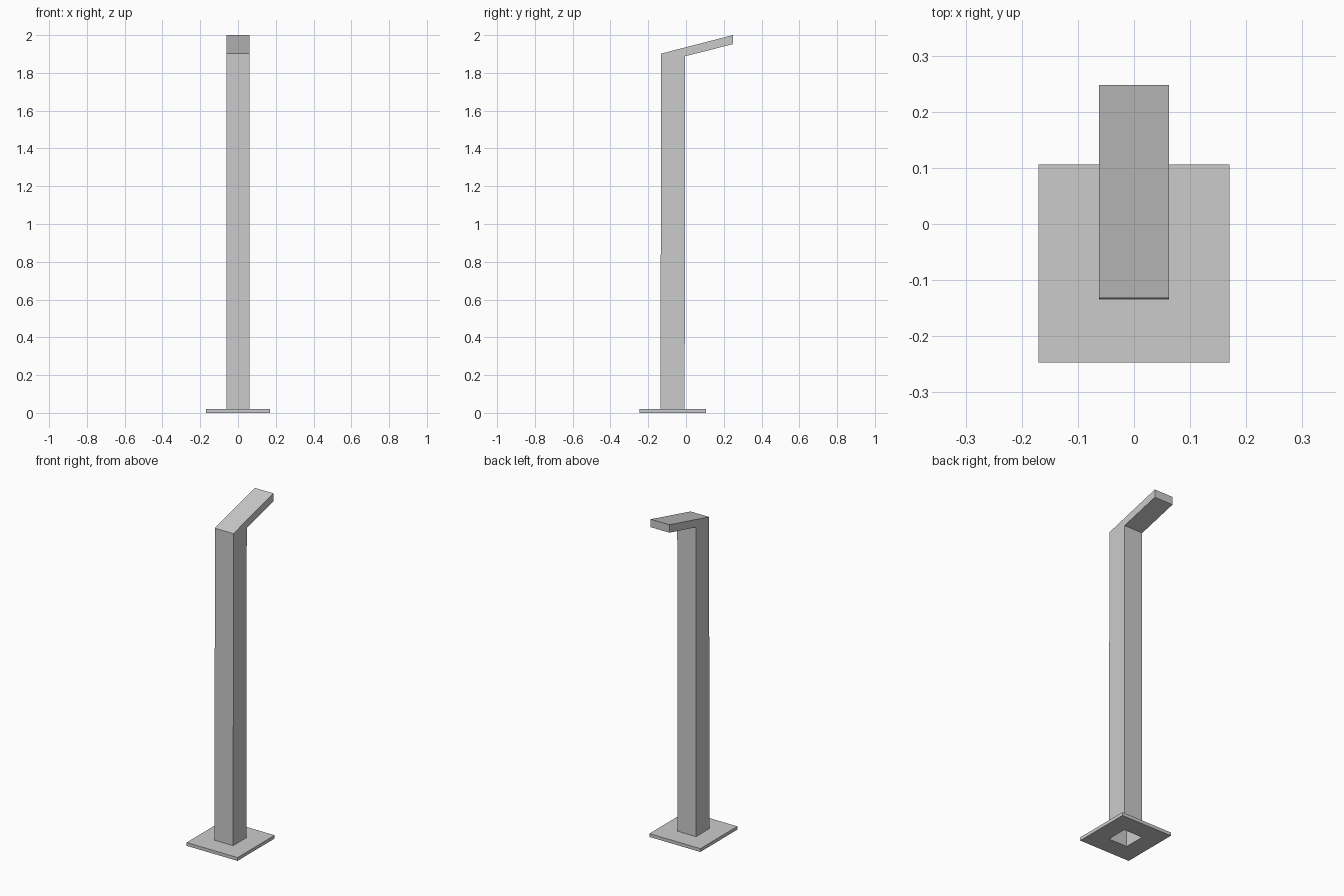
import bpy, bmesh

if "Cube" in bpy.data.objects:
    bpy.data.objects.remove(bpy.data.objects["Cube"])

HALF_W = 0.062                      # half width of post and arm
POST_Y0, POST_Y1 = -0.135, -0.007   # post footprint in y


def finish(name, bm):
    bmesh.ops.recalc_face_normals(bm, faces=bm.faces)
    mesh = bpy.data.meshes.new(name)
    bm.to_mesh(mesh)
    bm.free()
    obj = bpy.data.objects.new(name, mesh)
    bpy.context.collection.objects.link(obj)
    return obj


def rect(bm, x, y0, y1, z):
    return [bm.verts.new(p) for p in
            ((-x, y0, z), (x, y0, z), (x, y1, z), (-x, y1, z))]


def bridge(bm, a, b):
    n = len(a)
    for i in range(n):
        j = (i + 1) % n
        bm.faces.new((a[i], a[j], b[j], b[i]))


# Base plate: flat frame around the open foot of the post
bm = bmesh.new()
rings = [rect(bm, HALF_W, POST_Y0, POST_Y1, 0.0),
         rect(bm, 0.17, -0.247, 0.106, 0.0),
         rect(bm, 0.17, -0.247, 0.106, 0.02),
         rect(bm, HALF_W, POST_Y0, POST_Y1, 0.02)]
for a, b in zip(rings, rings[1:]):
    bridge(bm, a, b)
finish("base_plate", bm)

# Hollow post with sloping arm: side outline (y, z) swept across x, bottom open
outline = [(POST_Y0, 0.0), (-0.132, 1.902), (0.248, 2.0),
           (0.248, 1.952), (-0.005, 1.888), (POST_Y1, 0.0)]
bm = bmesh.new()
left, right = ([bm.verts.new((x, y, z)) for y, z in outline]
               for x in (-HALF_W, HALF_W))
for i in range(len(outline) - 1):
    bm.faces.new((left[i], left[i + 1], right[i + 1], right[i]))
for side in (left, right):
    bm.faces.new((side[0], side[1], side[4], side[5]))   # post cheek
    bm.faces.new((side[1], side[2], side[3], side[4]))   # arm cheek
finish("post_and_arm", bm)
